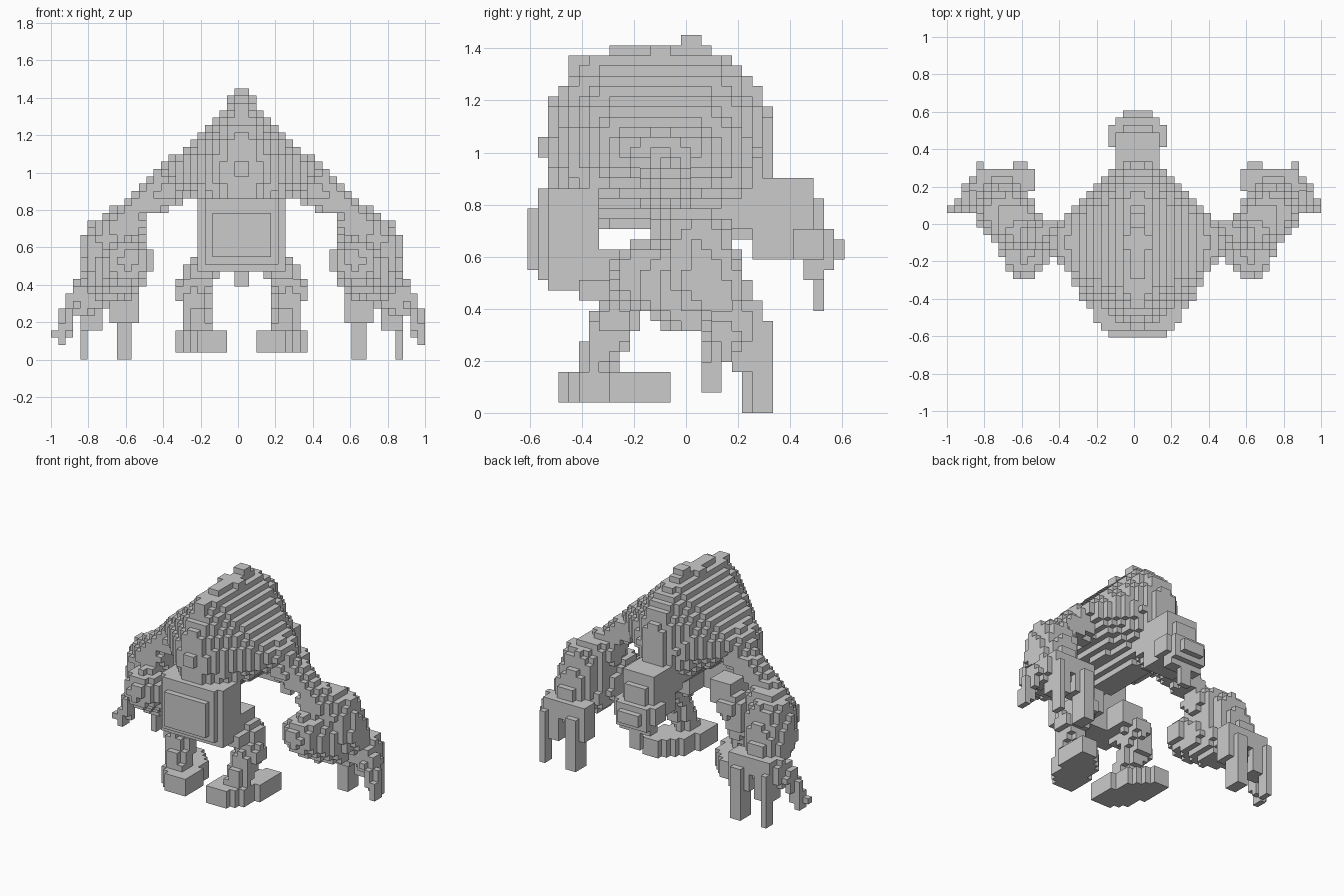
import bpy
import bmesh
from mathutils import Vector

old = bpy.data.objects.get("Cube")
if old:
    bpy.data.objects.remove(old)

# Grid of small cubes, mirrored about a plane half a cube off centre
NX, NY, NZ = 51, 31, 37
CELL = 2 / NX
MID = 26
owner = {}

stone = bpy.data.materials.new("stone_grey")
stone.use_nodes = True
stone.diffuse_color = (0.6, 0.6, 0.6, 1)
shader = stone.node_tree.nodes["Principled BSDF"]
shader.inputs["Base Color"].default_value = stone.diffuse_color


# Solid shapes: each returns a test for a point (side distance, y, z)
def block(half_width, front, back, low, high, inner=0):
    return lambda p: (inner < p.x < half_width and front < p.y < back
                      and low < p.z < high)


def chain(*joints):
    # Tapered limb through joints given as (side, y, z, radius)
    bones = []
    for first, second in zip(joints, joints[1:]):
        start = Vector(first[:3])
        bones.append((start, Vector(second[:3]) - start, first[3], second[3]))

    def test(point):
        for start, axis, r0, r1 in bones:
            t = (point - start).dot(axis) / axis.length_squared
            t = max(0, min(1, t))
            if (point - start - axis * t).length < r0 + (r1 - r0) * t:
                return True
        return False
    return test


def sole(p):
    # Rounded slab for the foot, toes turned out
    along = p.y + 0.28
    across = p.x - 0.22 - 0.3 * along
    plan = abs(across / 0.12) ** 2.5 + abs(along / 0.215) ** 2.5
    return plan < 1 and 0.04 < p.z < 0.16


def hump(p):
    # Broad shoulders that narrow towards the rump, chest and crest
    dy, dz = p.y + 0.1, p.z - 1
    fy = (abs(dy) / (0.43 if dy < 0 else 0.42)) ** 1.4
    fz = (abs(dz) / (0.37 if dz > 0 else 0.27)) ** 0.9
    r = (fy ** 2.2 + fz ** 2.2) ** (1 / 2.2)
    return r < 1.07 and p.x < 0.47 - 0.39 * r


def skin_faces(bm, cell, corners):
    # Add the sides of one cube that no other cube covers
    def corner(c):
        if c not in corners:
            corners[c] = bm.verts.new((c[0] * CELL - 1,
                                       (c[1] - NY / 2) * CELL, c[2] * CELL))
        return corners[c]

    for axis in range(3):
        u, v = (axis + 1) % 3, (axis + 2) % 3
        for side in (0, 1):
            beside = list(cell)
            beside[axis] += 2 * side - 1
            if tuple(beside) in owner:
                continue
            ring = []
            for du, dv in ((0, 0), (1, 0), (1, 1), (0, 1)):
                c = list(cell)
                c[axis] += side
                c[u] += du
                c[v] += dv
                ring.append(corner(tuple(c)))
            bm.faces.new(ring if side else ring[::-1])


def fill(name, *shapes):
    # Give every free cell inside the shapes, on both sides, to this part
    for i in range(MID, NX):
        for j in range(NY):
            for k in range(NZ):
                p = Vector((i - MID + 0.5, j + 0.5 - NY / 2, k + 0.5)) * CELL
                if any(shape(p) for shape in shapes):
                    owner.setdefault((i, j, k), name)
                    owner.setdefault((2 * MID - 1 - i, j, k), name)


def build(name):
    bm = bmesh.new()
    corners = {}
    for cell, part in owner.items():
        if part == name:
            skin_faces(bm, cell, corners)
    mesh = bpy.data.meshes.new(name)
    bm.to_mesh(mesh)
    bm.free()
    mesh.materials.append(stone)
    bpy.context.collection.objects.link(bpy.data.objects.new(name, mesh))


# Trunk
fill("torso", hump)
fill("rear_spike", block(0.04, -0.45, -0.33, 1.22, 1.38))
fill("middle_spike", block(0.04, -0.3, -0.14, 1.28, 1.42))
fill("front_spike", block(0.04, -0.02, 0.1, 1.28, 1.41),
     block(0.04, -0.02, 0.06, 1.4, 1.46))

# Rump in layers that widen inwards
for step in (0, 0.04, 0.08):
    fill("pelvis", block(0.16 + step, step - 0.61, -0.35, 0.55 - step,
                         0.87 if step else 0.79))

# Legs: thigh, then knee, shin and ankle
fill("thighs", block(0.24, -0.46, -0.16, 0.47, 0.63, 0.08),
     block(0.28, -0.42, -0.18, 0.43, 0.51, 0.15))
fill("shins", chain((0.22, -0.23, 0.47, 0.09), (0.26, -0.27, 0.36, 0.09),
                    (0.225, -0.35, 0.18, 0.07)))
fill("feet", sole)

# Low-slung head
fill("head", chain((0, 0.22, 0.8, 0.135), (0, 0.4, 0.755, 0.135)),
     block(0.1, 0.24, 0.48, 0.6, 0.9))
fill("muzzle", block(0.16, 0.41, 0.53, 0.59, 0.71),
     block(0.12, 0.5, 0.57, 0.55, 0.71),
     block(0.07, 0.55, 0.61, 0.59, 0.67))
fill("chin", block(0.1, 0.45, 0.54, 0.51, 0.6),
     block(0.04, 0.48, 0.53, 0.39, 0.55))

# Arms: shoulder, upper arm, forearm, wrist, then the elbow bulge
fill("arms", chain((0.38, -0.07, 0.92, 0.1), (0.56, -0.06, 0.82, 0.075)),
     chain((0.61, -0.04, 0.72, 0.115), (0.7, 0.05, 0.63, 0.145),
           (0.72, 0.08, 0.49, 0.15), (0.73, 0.2, 0.38, 0.1)))
fill("elbows", chain((0.6, -0.16, 0.53, 0.125), (0.67, 0.02, 0.44, 0.145)))

# Fingers and splayed thumbs
fill("inner_fingers", block(0.67, 0.22, 0.33, 0, 0.36, 0.58),
     block(0.71, 0.18, 0.29, 0.2, 0.43, 0.54))
fill("outer_fingers", block(0.86, 0.25, 0.33, 0, 0.36, 0.82),
     block(0.86, 0.18, 0.29, 0.16, 0.43, 0.76))
fill("thumbs", chain((0.82, 0.18, 0.34, 0.1), (0.92, 0.12, 0.26, 0.05),
                     (0.96, 0.095, 0.1, 0.03)))
# One odd cube on the tip of the right thumb
owner[(0, 17, 3)] = "thumbs"

for part_name in sorted(set(owner.values())):
    build(part_name)
